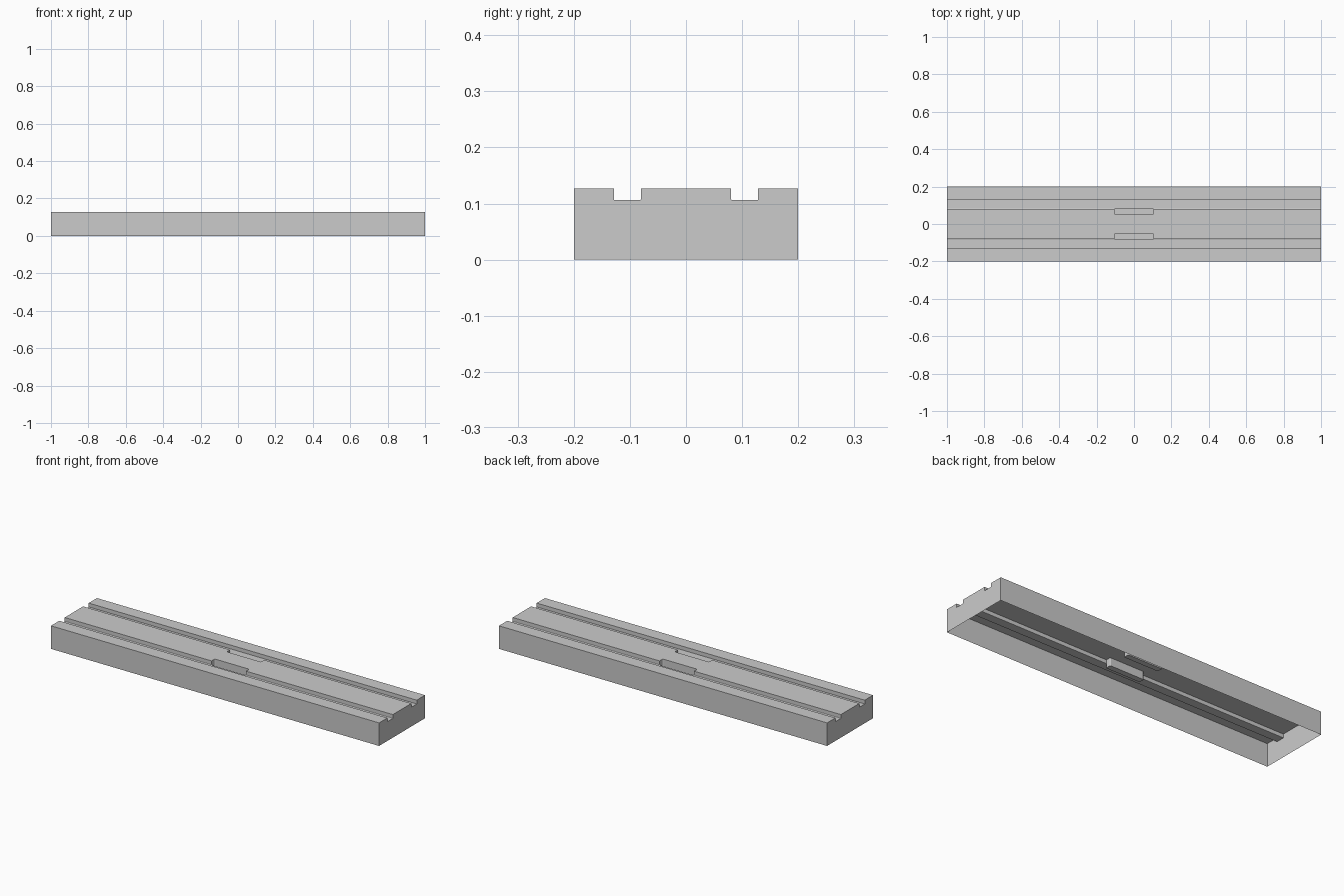
import bpy, bmesh, math

if "Cube" in bpy.data.objects:
    bpy.data.objects.remove(bpy.data.objects["Cube"])

L, W, TOP, FLOOR = 1.0, 0.2, 0.127, 0.106   # half length, half width, deck and groove heights
G_IN, G_OUT, R = 0.08, 0.128, 0.003         # groove walls and small fillet


def prism(name, pts, depth, to_co):
    bm = bmesh.new()
    face = bm.faces.new([bm.verts.new(to_co(a, b)) for a, b in pts])
    new = bmesh.ops.extrude_face_region(bm, geom=[face])["geom"]
    bmesh.ops.translate(bm, vec=depth, verts=[v for v in new if isinstance(v, bmesh.types.BMVert)])
    bmesh.ops.recalc_face_normals(bm, faces=bm.faces)
    me = bpy.data.meshes.new(name)
    bm.to_mesh(me)
    bm.free()
    ob = bpy.data.objects.new(name, me)
    bpy.context.collection.objects.link(ob)
    return ob


# Grooved deck cross-section, mirrored about the centre
half = [(W, 0), (W, TOP), (G_OUT, TOP), (G_OUT, FLOOR), (G_IN + R, FLOOR),
        (G_IN + R * 0.3, FLOOR + R * 0.3), (G_IN, FLOOR + R), (G_IN, TOP)]
profile = half + [(-y, z) for y, z in reversed(half)]
deck = prism("grooved_deck", profile, (2 * L, 0, 0), lambda y, z: (-L, y, z))

# Rounded pockets beside the grooves
hx, hy, r = 0.105, 0.0155, 0.006
outline = []
for sx, sy, start in ((1, 1, 0), (-1, 1, 90), (-1, -1, 180), (1, -1, 270)):
    for k in range(4):
        a = math.radians(start + 30 * k)
        outline.append((sx * (hx - r) + r * math.cos(a), sy * (hy - r) + r * math.sin(a)))
for s in (-1, 1):
    cutter = prism("pocket_cutter", outline, (0, 0, 0.1),
                   lambda x, y: (x, y + s * 0.0675, 0.083))
    mod = deck.modifiers.new("pocket", "BOOLEAN")
    mod.operation, mod.solver, mod.object = "DIFFERENCE", "EXACT", cutter
    bpy.context.view_layer.objects.active = deck
    bpy.ops.object.modifier_apply(modifier=mod.name)
    bpy.data.objects.remove(cutter)

# Open underside
bm = bmesh.new()
bm.from_mesh(deck.data)
under = [f for f in bm.faces if f.calc_center_median().z < 0.001]
bmesh.ops.delete(bm, geom=under, context="FACES")
bm.to_mesh(deck.data)
bm.free()
